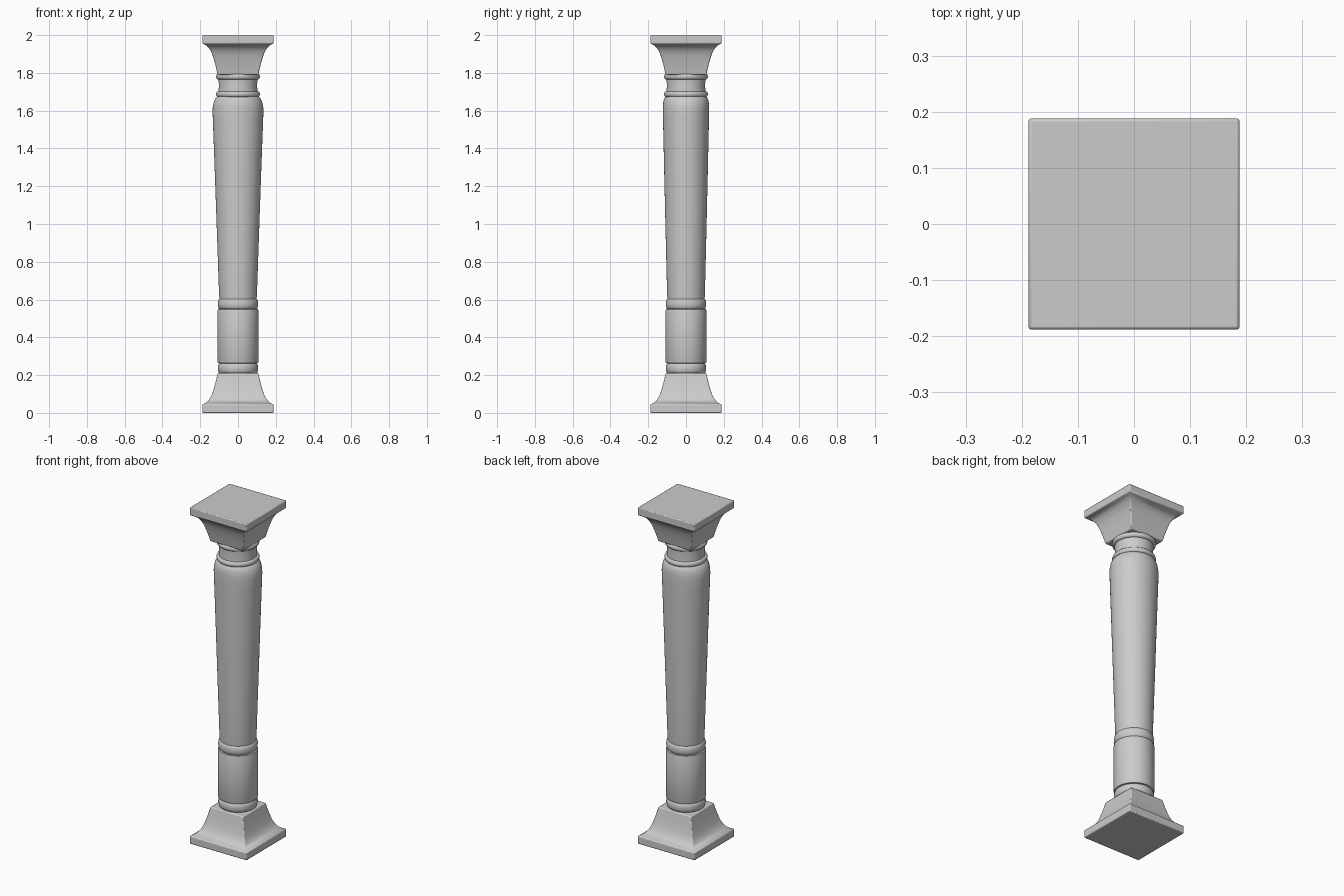
import bpy, bmesh, math

if "Cube" in bpy.data.objects:
    bpy.data.objects.remove(bpy.data.objects["Cube"])


def lathe(name, profile, sides=48, squash=None):
    """Sweep (half-width, z) points round z; four sides give a square section."""
    turn = math.pi / 4 if sides == 4 else 0
    grow = math.sqrt(2) if sides == 4 else 1
    bm = bmesh.new()
    rings = []
    for r, z in profile:
        ring = []
        for i in range(sides):
            a = 2 * math.pi * i / sides + turn
            sy = squash(z) if squash else 1
            ring.append(bm.verts.new((r * grow * math.cos(a), r * grow * sy * math.sin(a), z)))
        rings.append(ring)
    for lo, hi in zip(rings, rings[1:]):
        for i in range(sides):
            j = (i + 1) % sides
            bm.faces.new((lo[i], lo[j], hi[j], hi[i]))
    bm.faces.new(rings[0])
    bm.faces.new(rings[-1])
    bmesh.ops.recalc_face_normals(bm, faces=bm.faces)
    mesh = bpy.data.meshes.new(name)
    bm.to_mesh(mesh)
    bm.free()
    ob = bpy.data.objects.new(name, mesh)
    bpy.context.collection.objects.link(ob)
    bpy.ops.object.select_all(action='DESELECT')
    ob.select_set(True)
    bpy.context.view_layer.objects.active = ob
    bpy.ops.object.shade_smooth_by_angle(angle=math.radians(35))
    return ob


def bead(name, z0, z1, radius, inner):
    """Rounded ring moulding."""
    steps = 10
    pts = []
    for i in range(steps + 1):
        a = math.pi * i / steps
        pts.append((inner + (radius - inner) * math.sin(a) ** 0.7,
                    (z0 + z1) / 2 - (z1 - z0) / 2 * math.cos(a)))
    lathe(name, pts)


# square flared base, and the same shape inverted as the capital
flare = [(0.188, 0), (0.188, 0.045), (0.172, 0.052), (0.158, 0.064), (0.145, 0.082),
         (0.135, 0.105), (0.126, 0.135), (0.118, 0.165), (0.108, 0.21)]
for name, pts in (("base", flare), ("capital", [(r, 2 - z) for r, z in reversed(flare)])):
    ob = lathe(name, pts, sides=4)
    bevel = ob.modifiers.new("soft_edges", 'BEVEL')
    bevel.width = 0.005
    bevel.segments = 2
    bevel.limit_method = 'ANGLE'
    bevel.angle_limit = math.radians(55)

# drum between the lower rings
lathe("lower_drum", [(0.098, 0.262), (0.106, 0.264), (0.108, 0.269), (0.108, 0.542),
                     (0.106, 0.548), (0.098, 0.55)])

# tapered shaft, swelling slightly wider across x near the top
lathe("shaft", [(0.098, 0.6), (0.100, 0.62), (0.109, 0.88), (0.122, 1.25), (0.133, 1.55),
                (0.135, 1.6), (0.133, 1.625), (0.127, 1.65), (0.116, 1.67), (0.103, 1.68)],
      squash=lambda z: 1 - 0.09 * max(0, min(1, z - 0.6, (1.7 - z) / 0.08)))

# neck under the capital
lathe("neck", [(0.104, 1.67), (0.104, 1.7), (0.101, 1.73), (0.103, 1.765), (0.104, 1.8)])

# ring mouldings
bead("base_ring", 0.208, 0.264, 0.107, 0.090)
bead("drum_ring", 0.548, 0.606, 0.107, 0.090)
bead("shaft_ring", 1.672, 1.703, 0.116, 0.100)
bead("neck_ring", 1.765, 1.796, 0.116, 0.100)
